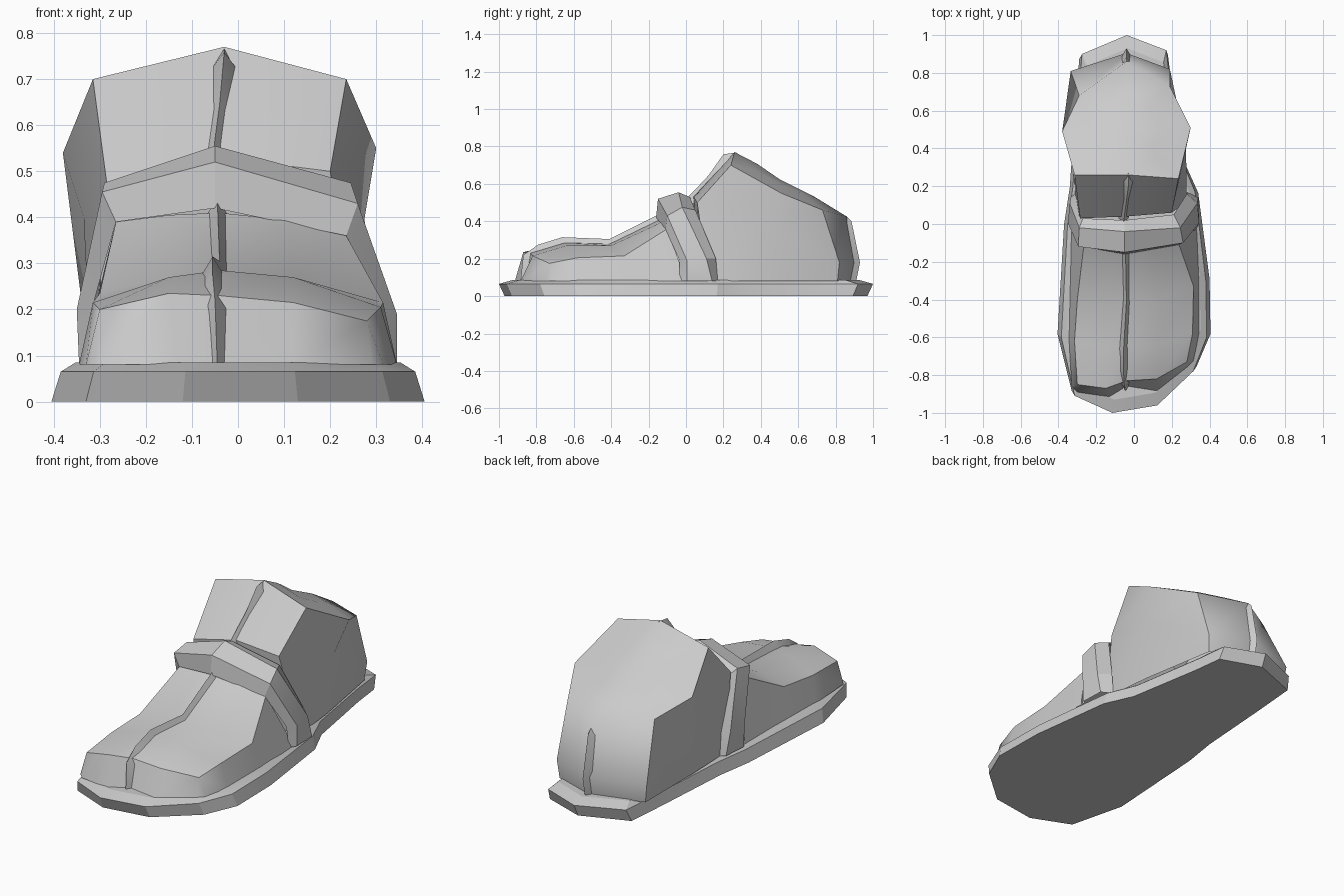
import bpy, bmesh, math
from mathutils import Vector

grey = bpy.data.materials.new("grey")
grey.diffuse_color = (0.6, 0.6, 0.6, 1)


def finish(name, bm, angle=35):
    bmesh.ops.recalc_face_normals(bm, faces=bm.faces)
    me = bpy.data.meshes.new(name)
    bm.to_mesh(me)
    bm.free()
    me.materials.append(grey)
    ob = bpy.data.objects.new(name, me)
    bpy.context.collection.objects.link(ob)
    bpy.ops.object.select_all(action='DESELECT')
    ob.select_set(True)
    bpy.context.view_layer.objects.active = ob
    bpy.ops.object.shade_smooth_by_angle(angle=math.radians(angle))
    return ob


def loft(rows, closed=False):
    """Skin a list of point rows; closed joins each row into a ring."""
    bm = bmesh.new()
    vs = [[bm.verts.new(p) for p in r] for r in rows]
    n = len(rows[0])
    for a, b in zip(vs, vs[1:]):
        for i in range(n if closed else n - 1):
            j = (i + 1) % n
            bm.faces.new((a[i], a[j], b[j], b[i]))
    return bm, vs


def seam(name, path, w=0.027, depth=0.045):
    """Raised triangular ridge whose crest follows the path."""
    pts = [Vector(p) for p in path]
    rows = []
    for i, p in enumerate(pts):
        t = pts[min(i + 1, len(pts) - 1)] - pts[max(i - 1, 0)]
        inward = Vector((0, t.z, -t.y)).normalized() * depth
        rows.append([p + inward - Vector((w, 0, 0)), p,
                     p + inward + Vector((w, 0, 0))])
    bm, vs = loft(rows, True)
    bm.faces.new(vs[0])
    bm.faces.new(vs[-1])
    finish(name, bm, 30)


# Sole: one outline at three heights
outline = [(-0.12, -1.0), (0.13, -0.96), (0.33, -0.78), (0.405, -0.6),
           (0.40, -0.3), (0.34, 0.17), (0.27, 0.33), (0.20, 0.75),
           (0.18, 0.92), (-0.04, 1.0), (-0.29, 0.90), (-0.31, 0.65),
           (-0.34, 0.2), (-0.37, 0.0), (-0.405, -0.6), (-0.33, -0.91)]
bm, vs = loft([[(x * sx, y * sy, z) for x, y in outline]
               for sx, sy, z in ((1, 0.97, 0), (0.95, 1, 0.065), (0.87, 0.93, 0.085))], True)
bm.faces.new(vs[0])
bm.faces.new(vs[-1])
finish("sole", bm, 15)

# Front of the foot: arched sections from toe to strap
foot = [
    [(-0.32, -0.87, 0.08), (-0.30, -0.89, 0.08), (-0.13, -0.915, 0.08), (-0.04, -0.86, 0.08),
     (0.12, -0.885, 0.08), (0.29, -0.75, 0.08), (0.31, -0.73, 0.08)],
    [(-0.33, -0.86, 0.08), (-0.30, -0.85, 0.20), (-0.15, -0.87, 0.235), (-0.04, -0.83, 0.23),
     (0.12, -0.82, 0.215), (0.28, -0.73, 0.175), (0.315, -0.72, 0.08)],
    [(-0.345, -0.6, 0.08), (-0.315, -0.62, 0.215), (-0.15, -0.65, 0.27), (-0.04, -0.65, 0.285),
     (0.12, -0.64, 0.27), (0.31, -0.58, 0.205), (0.345, -0.58, 0.08)],
    [(-0.34, -0.38, 0.08), (-0.30, -0.4, 0.235), (-0.15, -0.41, 0.27), (-0.04, -0.41, 0.28),
     (0.12, -0.4, 0.27), (0.315, -0.33, 0.215), (0.345, -0.3, 0.08)],
    [(-0.33, 0, 0.08), (-0.265, -0.11, 0.39), (-0.15, -0.13, 0.405), (-0.04, -0.14, 0.41),
     (0.10, -0.13, 0.395), (0.235, -0.10, 0.36), (0.33, 0, 0.08)],
]
finish("foot_front", loft(foot)[0], 45)

# Strap: bevelled band over the instep
strap = [
    [(-0.32, -0.035, 0.08), (-0.32, -0.035, 0.19), (-0.265, -0.12, 0.39), (-0.05, -0.16, 0.42),
     (0.235, -0.11, 0.36), (0.31, -0.035, 0.19), (0.325, -0.035, 0.08)],
    [(-0.345, 0.005, 0.08), (-0.35, 0.005, 0.2), (-0.295, -0.12, 0.455), (-0.05, -0.15, 0.52),
     (0.26, -0.10, 0.43), (0.345, 0.005, 0.19), (0.345, 0.005, 0.08)],
    [(-0.335, 0.14, 0.08), (-0.34, 0.11, 0.2), (-0.29, -0.02, 0.475), (-0.05, -0.04, 0.555),
     (0.245, -0.02, 0.475), (0.335, 0.11, 0.2), (0.34, 0.14, 0.08)],
    [(-0.30, 0.17, 0.08), (-0.30, 0.14, 0.2), (-0.27, 0.03, 0.45), (-0.05, 0.02, 0.53),
     (0.21, 0.05, 0.46), (0.28, 0.16, 0.2), (0.28, 0.17, 0.08)],
]
finish("strap", loft(strap)[0], 20)

# Ankle and heel: rings from base to rim, closed by a shallow dome
base = [(-0.04, 0.08, 0.08), (0.28, 0.12, 0.08), (0.25, 0.4, 0.08), (0.18, 0.81, 0.08),
        (-0.04, 0.885, 0.08), (-0.32, 0.8, 0.08), (-0.32, 0.4, 0.08), (-0.31, 0.1, 0.08)]
middle = [(-0.04, 0.04, 0.53), (0.20, 0.06, 0.50), (0.275, 0.42, 0.40), (0.19, 0.82, 0.18),
          (-0.04, 0.905, 0.18), (-0.335, 0.81, 0.18), (-0.335, 0.42, 0.40), (-0.285, 0.03, 0.475)]
rim = [(-0.03, 0.26, 0.77), (0.235, 0.24, 0.70), (0.30, 0.51, 0.55), (0.19, 0.73, 0.46),
       (-0.04, 0.86, 0.425), (-0.29, 0.68, 0.47), (-0.38, 0.49, 0.54), (-0.315, 0.26, 0.70)]
top = Vector((-0.03, 0.5, 0.625))
dome = [Vector(p).lerp(top, 0.5) + Vector((0, 0, 0.01)) for p in rim]
bm, vs = loft([base, middle, rim, dome], True)
centre = bm.verts.new(top)
for i in range(8):
    bm.faces.new((vs[-1][i], vs[-1][(i + 1) % 8], centre))
finish("ankle", bm, 45)

# Raised centre seams
seam("toe_seam", [(-0.045, -0.885, 0.08), (-0.05, -0.87, 0.22), (-0.055, -0.79, 0.275),
                  (-0.055, -0.66, 0.315), (-0.04, -0.41, 0.305), (-0.045, -0.14, 0.44)])
seam("ankle_seam", [(-0.055, 0.0, 0.52), (-0.05, 0.05, 0.57), (-0.04, 0.12, 0.645),
                    (-0.03, 0.20, 0.758), (-0.03, 0.27, 0.768)])
seam("heel_seam", [(-0.04, 0.86, 0.425), (-0.04, 0.885, 0.40), (-0.04, 0.93, 0.18),
                   (-0.04, 0.91, 0.08)])
